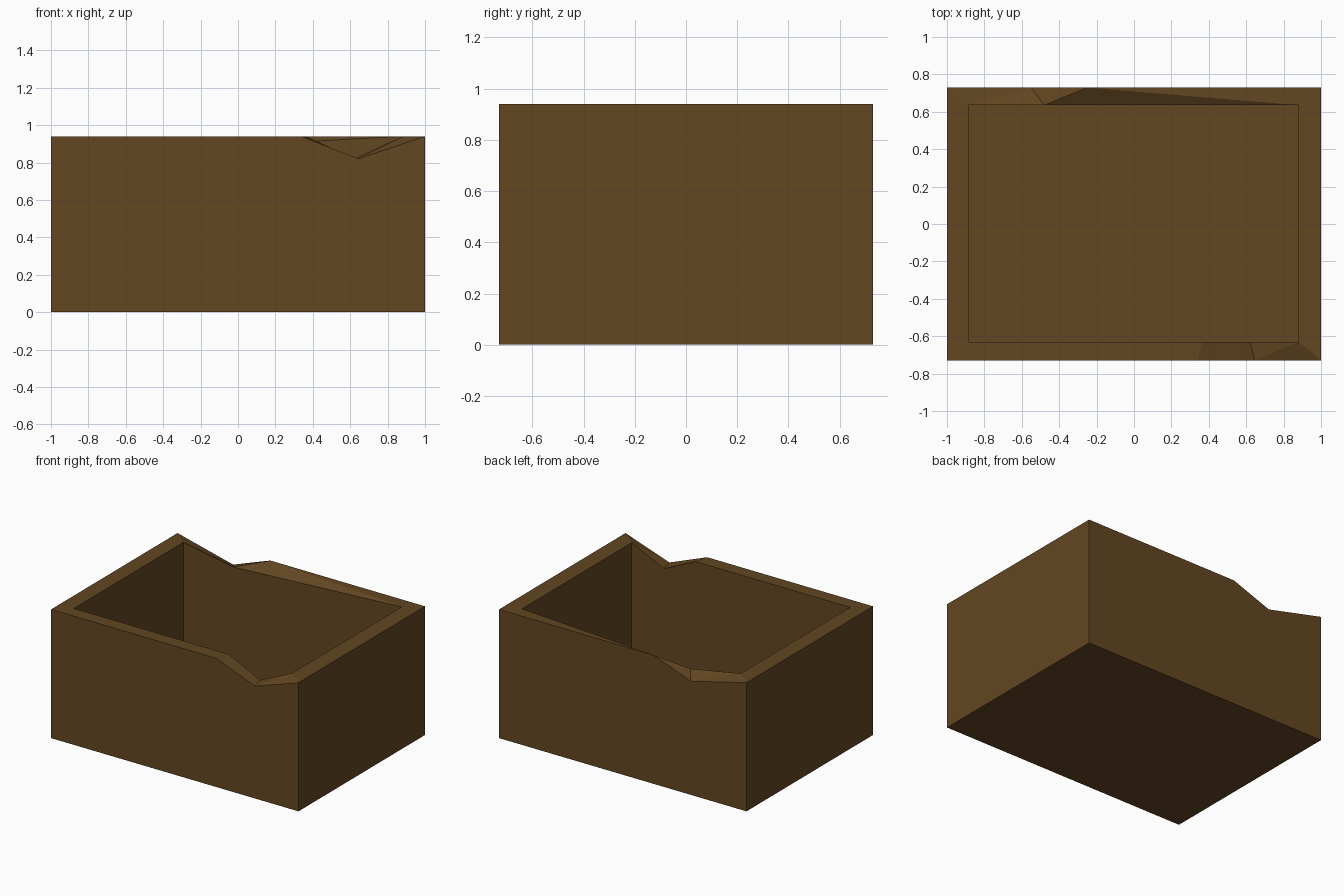
import bpy
import bmesh

cube = bpy.data.objects.get("Cube")
if cube:
    bpy.data.objects.remove(cube, do_unlink=True)

TOP, FLOOR = 0.94, 0.10
DEPTH, IN_FRONT, IN_BACK = 0.73, -0.63, 0.635

# One brown for the whole trough
brown = bpy.data.materials.new("dark_brown")
brown.use_nodes = True
colour = (0.125, 0.062, 0.016, 1)
brown.diffuse_color = colour
brown.node_tree.nodes["Principled BSDF"].inputs["Base Color"].default_value = colour

bm = bmesh.new()


def edge_points(profile, y):
    """Rim points (x, z) along one long wall."""
    return [bm.verts.new((x, y, z)) for x, z in profile]


def dropped(verts, z):
    """Copies of the corner points at height z."""
    return [bm.verts.new((v.co.x, v.co.y, z)) for v in verts]


# Rim edges, running counter-clockwise, with a chipped notch in each long wall
of = edge_points([(-1, TOP), (0.34, TOP), (0.645, 0.82), (1, TOP)], -DEPTH)
ob = edge_points([(1, TOP), (-0.25, TOP), (-0.55, 0.83), (-1, TOP)], DEPTH)
inf = edge_points([(-0.885, TOP), (0.365, TOP), (0.62, 0.82), (0.88, TOP)], IN_FRONT)
inb = edge_points([(0.88, TOP), (-0.48, 0.867), (-0.885, TOP)], IN_BACK)


def walls(front, back, z):
    """Four walls and the flat bottom under one rim loop."""
    fl, fr, br, bl = dropped([front[0], front[-1], back[0], back[-1]], z)
    bm.faces.new([fl, fr] + front[::-1])
    bm.faces.new([fr, br, back[0], front[-1]])
    bm.faces.new([br, bl] + back[::-1])
    bm.faces.new([bl, fl, front[0], back[-1]])
    bm.faces.new([bl, br, fr, fl])


walls(of, ob, 0)
walls(inf, inb, FLOOR)

# Rim facets: front wall, right end, back wall, left end
rim = [
    (of[0], of[1], inf[1], inf[0]),
    (of[1], of[2], inf[2], inf[1]),
    (of[2], inf[3], inf[2]),
    (of[2], of[3], inf[3]),
    (of[3], ob[0], inb[0], inf[3]),
    (ob[0], ob[1], inb[0]),
    (ob[1], inb[1], inb[0]),
    (ob[1], ob[2], inb[1]),
    (ob[2], inb[2], inb[1]),
    (ob[2], ob[3], inb[2]),
    (ob[3], of[0], inf[0], inb[2]),
]
for facet in rim:
    bm.faces.new(facet)

bmesh.ops.recalc_face_normals(bm, faces=bm.faces[:])
mesh = bpy.data.meshes.new("trough")
bm.to_mesh(mesh)
bm.free()
mesh.materials.append(brown)
trough = bpy.data.objects.new("trough", mesh)
bpy.context.collection.objects.link(trough)
